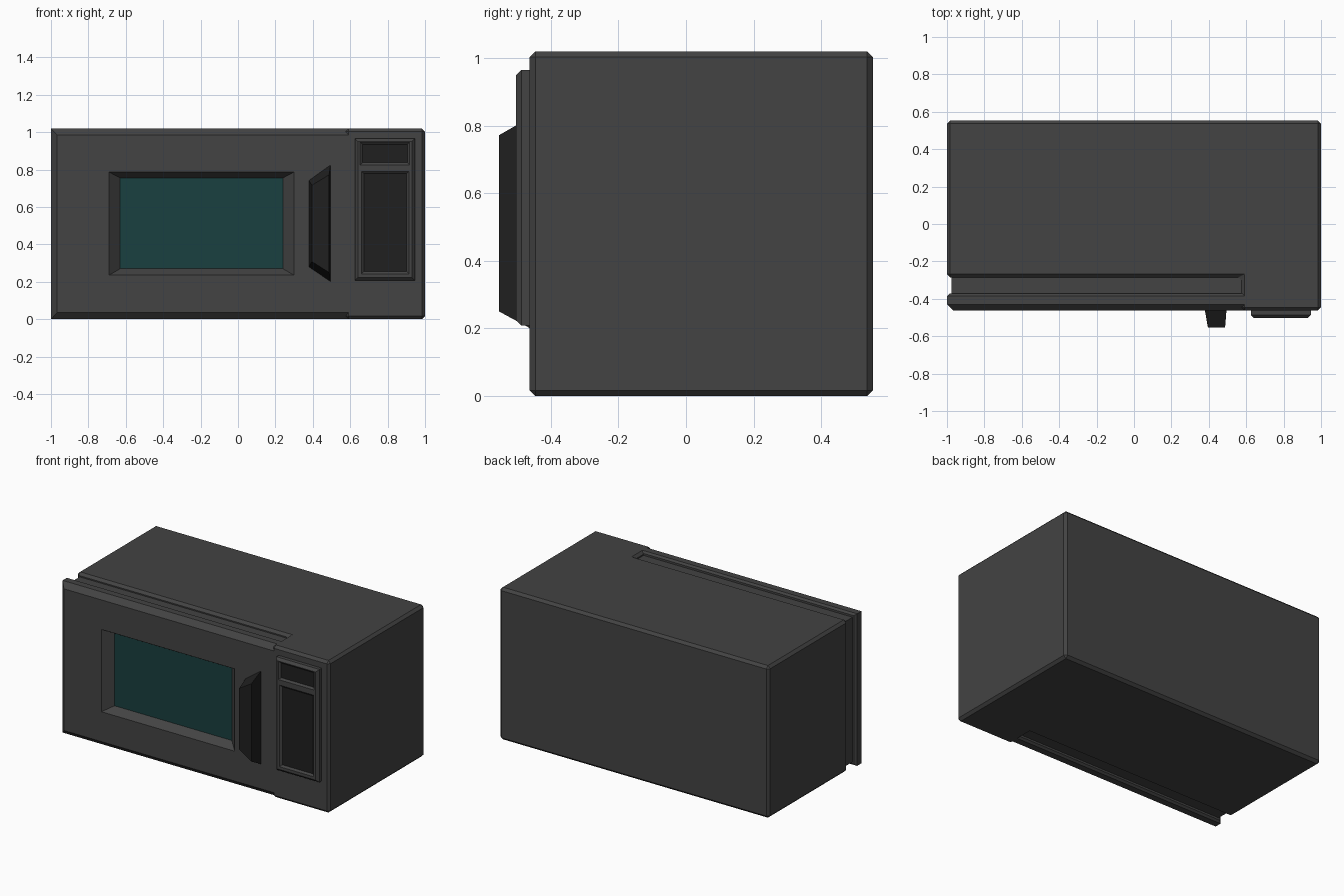
import bpy, bmesh

if "Cube" in bpy.data.objects:
    bpy.data.objects.remove(bpy.data.objects["Cube"])


def material(name, color):
    m = bpy.data.materials.new(name)
    m.diffuse_color = (*color, 1)
    m.use_nodes = True
    m.node_tree.nodes["Principled BSDF"].inputs["Base Color"].default_value = m.diffuse_color
    return m


CASE = material("case_grey", (0.056, 0.056, 0.056))
DARK = material("dark_plastic", (0.014, 0.014, 0.014))
GLASS = material("teal_glass", (0.01, 0.05, 0.05))


def loft(name, rings, mats):
    """Bridge matching point rings and cap both ends; last cap uses the last material."""
    bm = bmesh.new()
    loops = [[bm.verts.new(p) for p in r] for r in rings]
    n = len(loops[0])
    bm.faces.new(loops[0][::-1])
    for a, b in zip(loops, loops[1:]):
        for i in range(n):
            j = (i + 1) % n
            bm.faces.new((a[i], a[j], b[j], b[i]))
    bm.faces.new(loops[-1]).material_index = len(mats) - 1
    bmesh.ops.recalc_face_normals(bm, faces=bm.faces)
    me = bpy.data.meshes.new(name)
    bm.to_mesh(me)
    bm.free()
    for m in mats:
        me.materials.append(m)
    ob = bpy.data.objects.new(name, me)
    bpy.context.collection.objects.link(ob)
    return ob


def rect(x0, x1, z0, z1, y):
    return [(x0, y, z0), (x1, y, z0), (x1, y, z1), (x0, y, z1)]


# Case: L-shaped plan with the control column reaching forward
FRONT = -0.463
plan = [(-1, -0.285), (0.575, -0.285), (0.575, FRONT), (1, FRONT), (1, 0.553), (-1, 0.553)]
case = loft("case", [[(x, y, z) for x, y in plan] for z in (0, 1.02)], [CASE])
bev = case.modifiers.new("chamfer", "BEVEL")
bev.width = 0.017
bev.segments = 1

# Recessed neck between the case and the door
loft("door_neck", [rect(-0.975, 0.6, 0.025, 0.995, y) for y in (-0.25, -0.385)], [CASE])

# Door with chamfered outer edge and sunken window
R = 0.592
loft("door", [
    rect(-0.985, R, 0.012, 1.008, -0.372),
    rect(-1, R, 0, 1.02, -0.385),
    rect(-1, R, 0, 1.02, -0.43),
    rect(-0.967, R, 0.035, 0.985, FRONT),
    rect(-0.69, 0.30, 0.235, 0.787, FRONT),
    rect(-0.63, 0.24, 0.27, 0.755, -0.408),
], [CASE, GLASS])


# Control panel: display and keypad sections, each with a sunken dark field
def panel_section(name, z0, z1, chamfer_low, chamfer_high, field):
    c = 0.016
    fz0, fz1 = z0 + chamfer_low, z1 - chamfer_high
    x0, x1, a, b = field
    loft(name, [
        rect(0.625, 0.945, z0, z1, -0.45),
        rect(0.625, 0.945, z0, z1, -0.487),
        rect(0.625 + c, 0.945 - c, fz0, fz1, -0.503),
        rect(x0 - 0.012, x1 + 0.012, a - 0.012, b + 0.012, -0.503),
        rect(x0, x1, a, b, -0.492),
    ], [CASE, DARK])


panel_section("display_panel", 0.81, 0.965, 0, 0.016, (0.665, 0.905, 0.837, 0.935))
panel_section("keypad_panel", 0.208, 0.81, 0.016, 0, (0.673, 0.902, 0.255, 0.778))

# Handle: tapered wedge, taller on its right edge
handle_base = [(0.378, 0.277), (0.495, 0.197), (0.495, 0.828), (0.378, 0.744)]
handle_face = [(0.395, 0.308), (0.487, 0.25), (0.487, 0.772), (0.395, 0.716)]
loft("door_handle", [[(x, -0.455, z) for x, z in handle_base],
                     [(x, -0.553, z) for x, z in handle_face]], [DARK])
